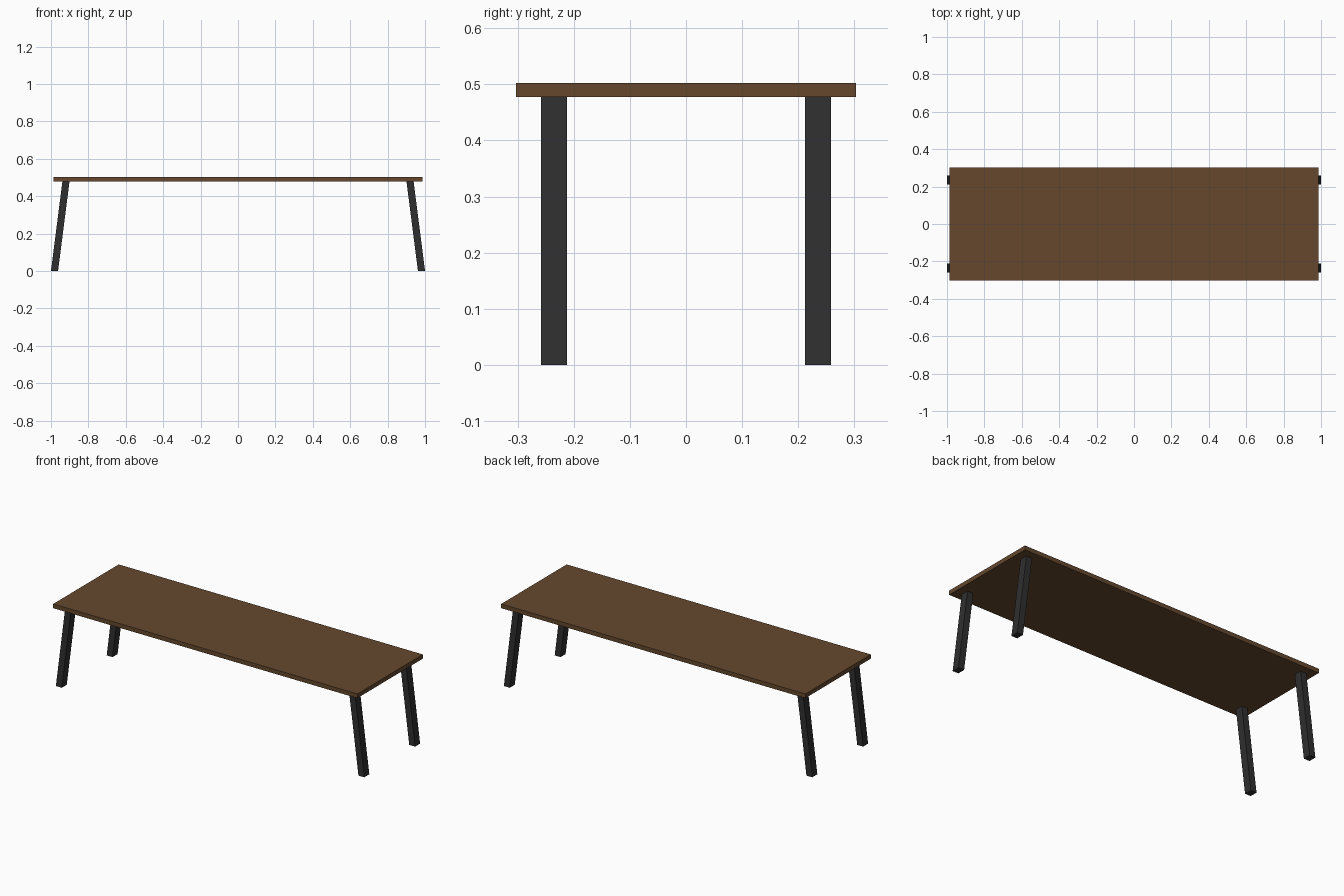
import bpy
import bmesh

if "Cube" in bpy.data.objects:
    bpy.data.objects.remove(bpy.data.objects["Cube"])


def material(name, color):
    m = bpy.data.materials.new(name)
    m.diffuse_color = (*color, 1.0)
    m.use_nodes = True
    m.node_tree.nodes["Principled BSDF"].inputs["Base Color"].default_value = m.diffuse_color
    return m


wood = material("brown wood", (0.130, 0.064, 0.027))
metal = material("dark metal", (0.028, 0.028, 0.028))


def prism(name, bottom, top, mat):
    """Box between two rectangles, each given as (x0, x1, y0, y1, z)."""
    bm = bmesh.new()
    rings = []
    for x0, x1, y0, y1, z in (bottom, top):
        rings.append([bm.verts.new(p) for p in
                      ((x0, y0, z), (x1, y0, z), (x1, y1, z), (x0, y1, z))])
    low, high = rings
    bm.faces.new(low[::-1])
    bm.faces.new(high)
    for i in range(4):
        j = (i + 1) % 4
        bm.faces.new((low[i], low[j], high[j], high[i]))
    bmesh.ops.recalc_face_normals(bm, faces=bm.faces)
    mesh = bpy.data.meshes.new(name)
    bm.to_mesh(mesh)
    bm.free()
    mesh.materials.append(mat)
    obj = bpy.data.objects.new(name, mesh)
    bpy.context.collection.objects.link(obj)
    return obj


# Table top
Z_UNDER, Z_TOP = 0.477, 0.502
slab = (-0.986, 0.986, -0.303, 0.303)
prism("table_top", (*slab, Z_UNDER), (*slab, Z_TOP), wood)

# Splayed legs, leaning outward along x only
for sx, side in ((-1, "left"), (1, "right")):
    for sy, end in ((-1, "front"), (1, "back")):
        foot = sorted((sx * 0.962, sx * 1.0))
        head = sorted((sx * 0.901, sx * 0.939))
        ys = sorted((sy * 0.212, sy * 0.2585))
        prism(f"{end}_{side}_leg", (*foot, *ys, 0.0), (*head, *ys, Z_UNDER), metal)
